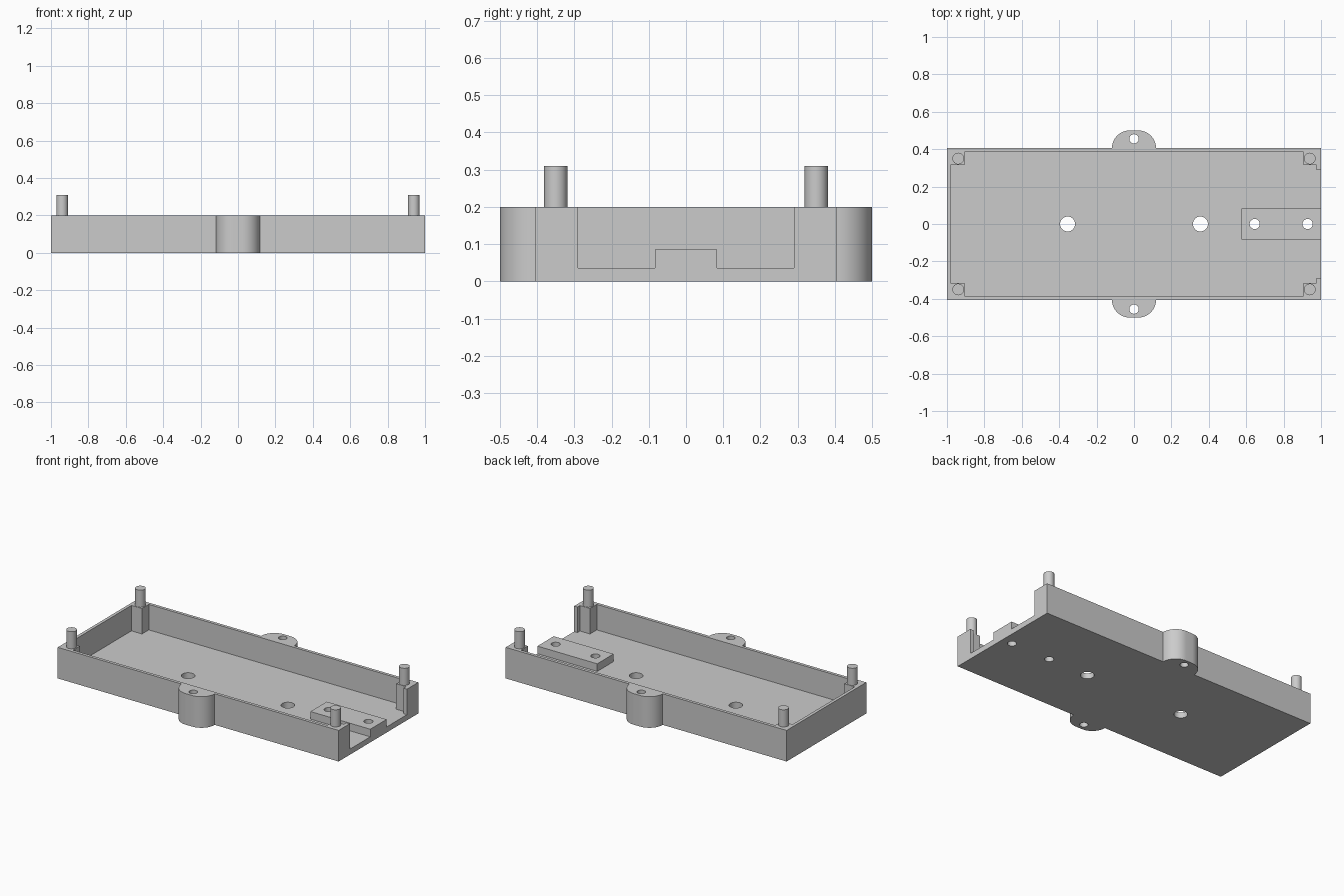
import bpy
import bmesh
from math import cos, sin, pi

if "Cube" in bpy.data.objects:
    bpy.data.objects.remove(bpy.data.objects["Cube"])

HALF_X, HALF_Y, HEIGHT = 1.0, 0.405, 0.2
FLOOR, PLATE_TOP = 0.036, 0.085
POST_X, POST_Y = 0.94, 0.35

grey = bpy.data.materials.new("light grey plastic")
grey.use_nodes = True
colour = (0.6, 0.6, 0.6, 1)
grey.diffuse_color = colour
grey.node_tree.nodes["Principled BSDF"].inputs["Base Color"].default_value = colour


def prism(name, outline, low, high):
    """Extrude a flat outline from height low to height high."""
    bm = bmesh.new()
    base = bm.faces.new([bm.verts.new((x, y, low)) for x, y in outline])
    top = bmesh.ops.extrude_face_region(bm, geom=[base])["geom"]
    verts = [v for v in top if isinstance(v, bmesh.types.BMVert)]
    bmesh.ops.translate(bm, vec=(0, 0, high - low), verts=verts)
    bmesh.ops.recalc_face_normals(bm, faces=bm.faces)
    mesh = bpy.data.meshes.new(name)
    bm.to_mesh(mesh)
    bm.free()
    mesh.materials.append(grey)
    obj = bpy.data.objects.new(name, mesh)
    bpy.context.collection.objects.link(obj)
    return obj


def arc(cx, cy, r, start, end, steps):
    angles = [start + (end - start) * i / steps for i in range(steps + 1)]
    return [(cx + r * cos(a), cy + r * sin(a)) for a in angles]


def cylinder(name, x, y, r, low, high):
    return prism(name, arc(x, y, r, 0, 2 * pi, 40)[:-1], low, high)


def combine(target, tool, operation):
    """Apply a boolean and discard the tool."""
    tool.hide_render = True
    mod = target.modifiers.new(operation, 'BOOLEAN')
    mod.operation, mod.solver, mod.object = operation, 'EXACT', tool
    bpy.context.view_layer.objects.active = target
    bpy.ops.object.modifier_apply(modifier=mod.name)
    bpy.data.objects.remove(tool)


def smooth(obj):
    bpy.ops.object.select_all(action='DESELECT')
    obj.select_set(True)
    bpy.context.view_layer.objects.active = obj
    bpy.ops.object.shade_smooth_by_angle(angle=pi / 6)


# Outer body with a rounded mounting ear on each long side
ear_r, ear_c = 0.095, 0.023
half = [(HALF_X, HALF_Y)]
half += arc(ear_c, HALF_Y, ear_r, 0, pi / 2, 16)
half += arc(-ear_c, HALF_Y, ear_r, pi / 2, pi, 16)
half += [(-HALF_X, HALF_Y)]
tray = prism("tray", half + [(-x, -y) for x, y in half], 0, HEIGHT)

# Cavity leaves corner blocks and an open end on the left
side = [(1.1, 0.29), (0.976, 0.29), (0.976, 0.316), (0.905, 0.316),
        (0.905, 0.385), (-0.905, 0.385), (-0.905, 0.316), (-0.98, 0.316)]
cavity = prism("cavity", side + [(x, -y) for x, y in reversed(side)], FLOOR, 0.3)
combine(tray, cavity, 'DIFFERENCE')

# Raised mounting plate at the open end
plate = prism("mounting_plate", [(0.574, -0.083), (HALF_X, -0.083),
                                 (HALF_X, 0.083), (0.574, 0.083)], 0.01, PLATE_TOP)
combine(tray, plate, 'UNION')

# Holes through the floor, plate and ears
for x, y, r in [(-0.355, 0, 0.04), (0.355, 0, 0.04), (0.645, 0, 0.027),
                (0.928, 0, 0.027), (0, 0.455, 0.025), (0, -0.455, 0.025)]:
    combine(tray, cylinder("hole", x, y, r, -0.1, 0.4), 'DIFFERENCE')
smooth(tray)

# Locating pins on the corner blocks
for sx, x_name in ((-1, "right"), (1, "left")):
    for sy, y_name in ((-1, "front"), (1, "back")):
        pin = cylinder(f"{y_name}_{x_name}_pin", sx * POST_X, sy * POST_Y,
                       0.031, HEIGHT - 0.02, 0.31)
        smooth(pin)
